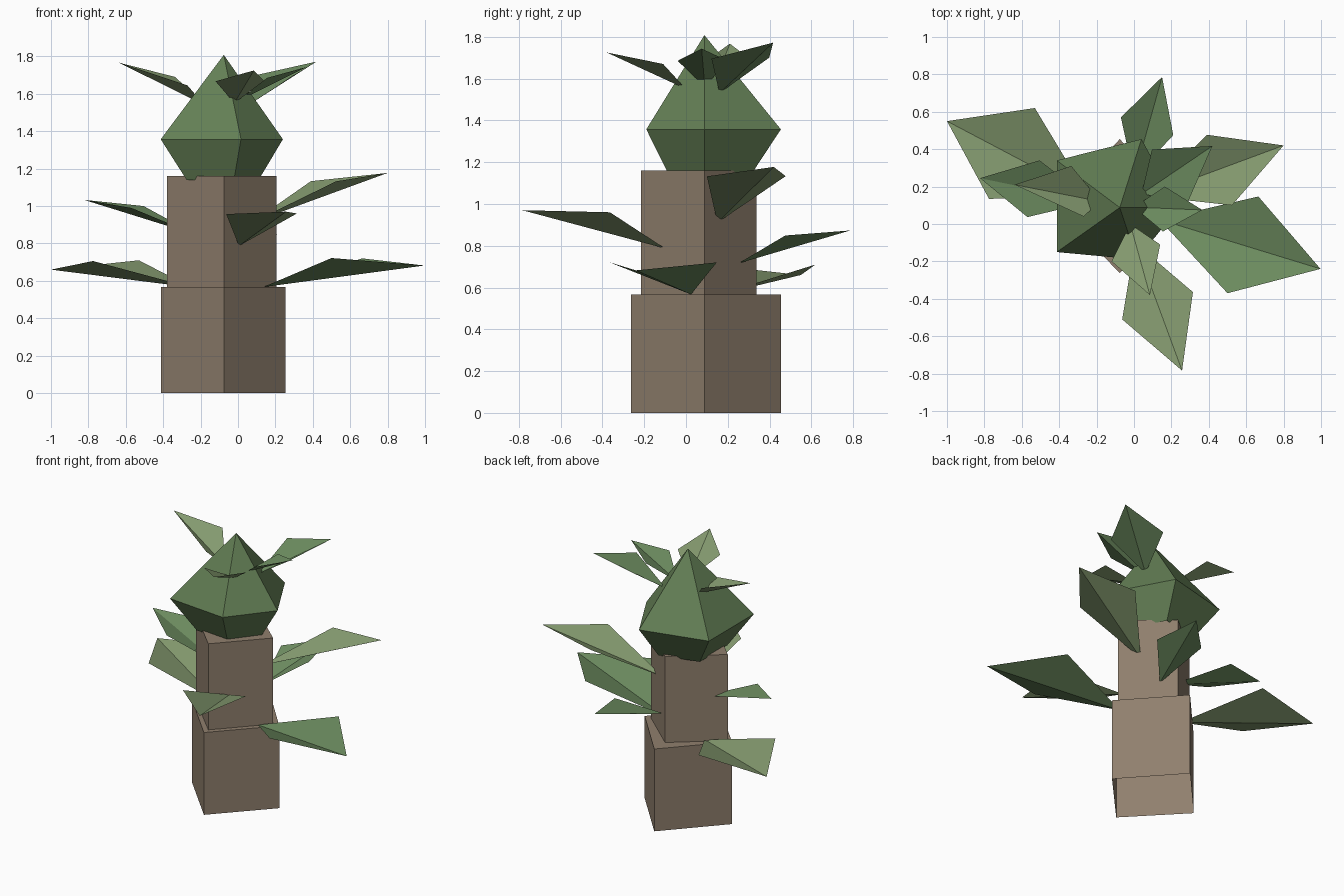
import bpy


def material(name, rgb):
    m = bpy.data.materials.new(name)
    m.diffuse_color = (*rgb, 1)
    return m


bark = material("bark", (0.28, 0.215, 0.155))
crown_green = material("crown_green", (0.125, 0.21, 0.09))
mid = material("leaf_mid_green", (0.15, 0.26, 0.115))
pale = material("leaf_pale_green", (0.24, 0.335, 0.165))


def add_mesh(name, verts, faces, mat):
    me = bpy.data.meshes.new(name)
    me.from_pydata(verts, [], faces)
    me.materials.append(mat)
    ob = bpy.data.objects.new(name, me)
    bpy.context.collection.objects.link(ob)
    return ob


def loft(name, rings, mat, apex=None):
    """Stack of rings (counter-clockwise), open below, closed by a cap or apex above."""
    n = len(rings[0])
    verts = [v for r in rings for v in r]
    faces = []
    for k in range(len(rings) - 1):
        for i in range(n):
            a, b = k * n + i, k * n + (i + 1) % n
            faces.append((a, b, b + n, a + n))
    top = (len(rings) - 1) * n
    if apex:
        verts.append(apex)
        faces += [(top + i, top + (i + 1) % n, len(verts) - 1) for i in range(n)]
    else:
        faces.append(tuple(range(top, top + n)))
    return add_mesh(name, verts, faces, mat)


CX, CY = -0.076, 0.088


def trunk(name, left, right, front, back, z0, z1):
    plan = [(left, CY), (CX, front), (right, CY), (CX, back)]
    loft(name, [[(x, y, z) for x, y in plan] for z in (z0, z1)], bark)


# Two diamond-plan trunk blocks
trunk("lower_trunk", -0.412, 0.253, -0.263, 0.454, 0, 0.567)
trunk("upper_trunk", -0.38, 0.206, -0.215, 0.337, 0.567, 1.16)

# Five-sided crown bulb: widest ring, narrower foot, pointed top
plan = [(0.24, CY), (0.04, 0.454), (-0.413, 0.34), (-0.413, -0.15), (0.016, -0.19)]
wide = [(x, y, 1.357) for x, y in plan]
foot = [(CX + (x - CX) * 0.59, CY + (y - CY) * 0.61, 1.14) for x, y in plan]
loft("crown", [foot, wide], crown_green, apex=(CX, CY, 1.808))


# Leaves: kite folded along the midrib, given as base, side, tip, side
def leaves(tier, kites):
    for i, (mat, *kite) in enumerate(kites):
        add_mesh(f"{tier}_leaf_{i + 1}", kite, [(0, 1, 2), (0, 2, 3)], mat)


leaves("lower", [
    (mid, (0.135, 0.024, 0.567), (0.5, -0.37, 0.722), (0.997, -0.24, 0.682), (0.665, 0.147, 0.72)),
    (pale, (-0.25, 0.155, 0.565), (-0.53, 0.62, 0.71), (-1.0, 0.55, 0.66), (-0.775, 0.134, 0.706)),
])
leaves("middle", [
    (mid, (-0.22, 0.12, 0.845), (-0.505, 0.34, 1.0), (-0.823, 0.245, 1.033), (-0.57, 0.037, 0.99)),
    (pale, (0.07, 0.15, 0.91), (0.524, 0.1, 1.132), (0.8, 0.42, 1.177), (0.39, 0.477, 1.133)),
    (pale, (0.005, -0.1, 0.787), (-0.063, -0.51, 0.957), (0.257, -0.784, 0.97), (0.315, -0.364, 0.96)),
    (mid, (0.0, 0.25, 0.715), (0.21, 0.475, 0.849), (0.15, 0.786, 0.873), (-0.07, 0.57, 0.85)),
])
leaves("upper", [
    (pale, (-0.18, 0.12, 1.54), (-0.335, 0.31, 1.69), (-0.638, 0.21, 1.767), (-0.27, 0.04, 1.645)),
    (mid, (0.04, 0.16, 1.53), (0.29, 0.122, 1.695), (0.419, 0.417, 1.772), (0.096, 0.398, 1.7)),
    (mid, (0.0, 0.09, 1.56), (0.155, -0.04, 1.685), (0.365, 0.075, 1.743), (0.165, 0.2, 1.685)),
    (pale, (-0.02, 0.0, 1.55), (-0.12, -0.2, 1.667), (0.085, -0.38, 1.725), (0.14, -0.11, 1.67)),
])
